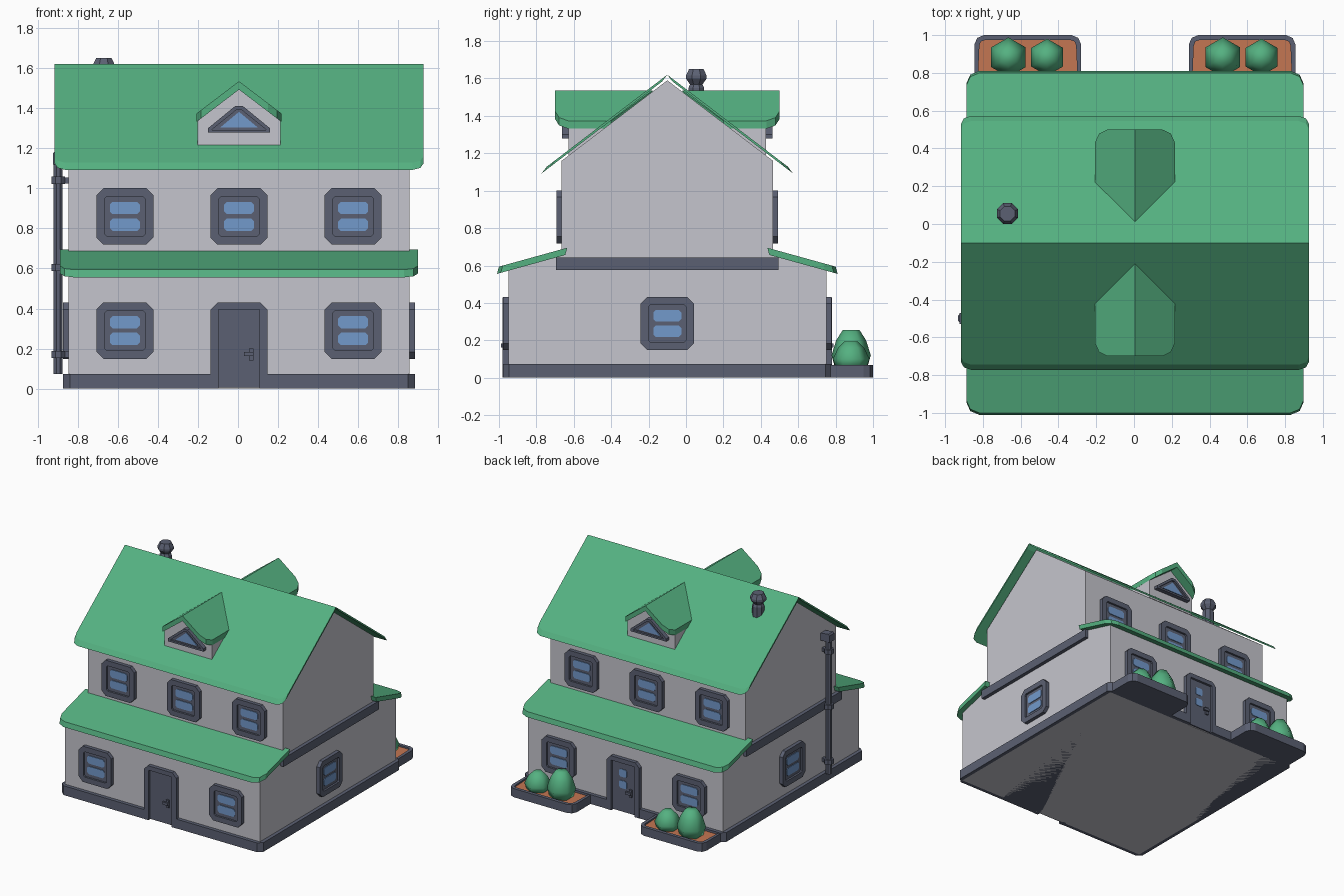
import bpy, bmesh, math
from mathutils import Matrix, Vector

if "Cube" in bpy.data.objects:
    bpy.data.objects.remove(bpy.data.objects["Cube"])


def material(name, rgb):
    m = bpy.data.materials.new(name)
    m.diffuse_color = (*rgb, 1)
    m.use_nodes = True
    m.node_tree.nodes["Principled BSDF"].inputs["Base Color"].default_value = m.diffuse_color
    return m


WALL = material("pale_wall", (0.56, 0.56, 0.61))
SLATE = material("slate_trim", (0.105, 0.118, 0.17))
GREEN = material("roof_green", (0.09, 0.44, 0.22))
GLASS = material("blue_glass", (0.17, 0.32, 0.60))
SOIL = material("terracotta_soil", (0.55, 0.18, 0.085))
CENTRE = Matrix.Translation((0.005, -0.1, 0))  # house centre in the frame


def turn(deg):
    return Matrix.Rotation(math.radians(deg), 4, 'Z')


def finish(name, bm, mats, M=Matrix()):
    bmesh.ops.recalc_face_normals(bm, faces=bm.faces[:])
    bm.transform(CENTRE @ M)
    me = bpy.data.meshes.new(name)
    bm.to_mesh(me)
    bm.free()
    for m in mats:
        me.materials.append(m)
    ob = bpy.data.objects.new(name, me)
    bpy.context.collection.objects.link(ob)
    return ob


def prism(name, pts, vec, mat, M=Matrix(), inset=0, recess=0, inner=None):
    """Extrude a 3D outline along vec; optionally recess its first face."""
    bm = bmesh.new()
    vec = Vector(vec)
    a = [bm.verts.new(p) for p in pts]
    b = [bm.verts.new(Vector(p) + vec) for p in pts]
    front = bm.faces.new(a)
    bm.faces.new(b[::-1])
    n = len(pts)
    for i in range(n):
        bm.faces.new((a[i], b[i], b[(i + 1) % n], a[(i + 1) % n]))
    bmesh.ops.recalc_face_normals(bm, faces=bm.faces[:])
    if inset:
        bmesh.ops.inset_region(bm, faces=[front], thickness=inset)
        step = bmesh.ops.extrude_discrete_faces(bm, faces=[front])['faces']
        bmesh.ops.translate(bm, verts=step[0].verts[:], vec=vec.normalized() * recess)
        step[0].material_index = 1 if inner else 0
    return finish(name, bm, [mat] + ([inner] if inner else []), M)


def box(name, x0, x1, y0, y1, z0, z1, mat, M=Matrix()):
    return prism(name, [(x0, y0, z0), (x1, y0, z0), (x1, y1, z0), (x0, y1, z0)],
                 (0, 0, z1 - z0), mat, M)


def octagon(w, h, c):
    return [(-w + c, -h), (w - c, -h), (w, -h + c), (w, h - c),
            (w - c, h), (-w + c, h), (-w, h - c), (-w, -h + c)]


def lathe(name, x, y, rings, sides, mat, phase=0.0, smooth=False):
    bm = bmesh.new()
    loops = [[bm.verts.new((x + r * math.cos(phase + math.tau * i / sides),
                            y + r * math.sin(phase + math.tau * i / sides), z))
              for i in range(sides)] for z, r in rings]
    for lo, hi in zip(loops, loops[1:]):
        for i in range(sides):
            j = (i + 1) % sides
            bm.faces.new((lo[i], lo[j], hi[j], hi[i]))
    bm.faces.new(loops[0][::-1])
    bm.faces.new(loops[-1])
    for f in bm.faces:
        f.smooth = smooth
    return finish(name, bm, [mat])


def roof_slab(name, w, top, eave, th, c, M):
    """Sloping slab from top to eave (distance out, height), rounded eave corners."""
    run = Vector((eave[0] - top[0], eave[1] - top[1]))
    L = run.length
    run /= L
    plan = [(w, 0), (w, L - c), (w - .3 * c, L - .3 * c), (w - c, L)]
    plan += [(-x, s) for x, s in plan[::-1]]
    pts = [(x, -(top[0] + run.x * s), top[1] + run.y * s) for x, s in plan]
    prism(name, pts, (0, -run.y * -th, -run.x * th), GREEN, M)


def window(name, x, z, d, M):
    prism(name + "_frame", [(x + u, -d - .028, z + v) for u, v in octagon(.142, .141, .035)],
          (0, .04, 0), SLATE, M, .045, .015)
    for i, v in enumerate((-.042, .042)):
        prism(f"{name}_pane_{i}", [(x + p, -d - .018, z + v + q) for p, q in octagon(.075, .031, .014)],
              (0, .006, 0), GLASS, M)


def door(name, M, panes):
    U = [(-.142, 0), (-.142, .395), (-.107, .43), (.107, .43), (.142, .395), (.142, 0),
         (.102, 0), (.102, .395), (-.102, .395), (-.102, 0)]
    prism(name + "_frame", [(x, -.88, z) for x, z in U], (0, .04, 0), SLATE, M)
    box(name + "_panel", -.104, .104, -.862, -.84, .005, .397, SLATE, M)
    box(name + "_handle_plate", .05, .072, -.875, -.86, .14, .2, SLATE, M)
    box(name + "_handle", .025, .072, -.888, -.873, .162, .182, SLATE, M)
    if panes:
        for i, z in enumerate((.22, .31)):
            prism(f"{name}_pane_{i}", [(p - .01, -.866, z + q) for p, q in octagon(.032, .03, .01)],
                  (0, .006, 0), GLASS, M)


# walls
low = [(-.85, 0), (.85, 0), (.85, .585), (.56, .66), (-.56, .66), (-.85, .585)]
prism("ground_floor", [(-.852, y, z) for y, z in low], (1.704, 0, 0), WALL)
gable = [(-.565, .6), (.565, .6), (.565, 1.16), (0, 1.59), (-.565, 1.16)]
prism("upper_floor", [(-.852, y, z) for y, z in gable], (1.704, 0, 0), WALL)

# plinth with door notches, and the ledge between floors
half = [(-.88, .845), (-.845, .878), (-.142, .878), (-.142, .845),
        (.142, .845), (.142, .878), (.845, .878), (.88, .845)]
prism("plinth", [(x, y, 0) for x, y in half] + [(x, -y, 0) for x, y in half[::-1]],
      (0, 0, .073), SLATE)
box("floor_ledge", -.88, .88, -.595, .595, .575, .642, SLATE)

for side, deg in (("front", 0), ("back", 180)):
    M = turn(deg)
    # roofs
    roof_slab(side + "_main_roof", .922, (0, 1.62), (.645, 1.128), .045, .055, M)
    roof_slab(side + "_lower_roof", .893, (.535, .695), (.9, .594), .04, .07, M)
    # windows and door
    for i, x in enumerate((-.57, 0, .57)):
        window(f"{side}_upper_window_{i}", x, .86, .565, M)
        if x:
            window(f"{side}_lower_window_{i}", x, .29, .85, M)
    door(side + "_door", M, side == "back")
    # dormer
    body = [(-.207, 1.19), (.207, 1.19), (.207, 1.355), (0, 1.512), (-.207, 1.355)]
    prism(side + "_dormer_wall", [(x, -.528, z) for x, z in body], (0, .3, 0), WALL, M)
    plan = [(0, -.6), (.145, -.6), (.19, -.578), (.212, -.53), (.212, -.3), (0, -.08)]
    for s in (-1, 1):
        prism(f"{side}_dormer_roof_{'left' if s < 0 else 'right'}",
              [(s * x, y, 1.535 - .76 * x) for x, y in plan], (0, 0, -.042), GREEN, M)
    tri = [(-.155, 1.278), (.155, 1.278), (.155, 1.3), (.018, 1.412), (-.018, 1.412), (-.155, 1.3)]
    prism(side + "_dormer_window_frame", [(x, -.562, z) for x, z in tri],
          (0, .045, 0), SLATE, M, .02, .015)
    prism(side + "_dormer_pane", [(-.095, -.552, 1.303), (.095, -.552, 1.303), (0, -.552, 1.382)],
          (0, .006, 0), GLASS, M)

# side windows
window("right_window", 0, .29, .852, turn(90))
window("left_window", 0, .29, .852, turn(-90))

# planters with bushes behind the house
for side, x0 in (("left", -.85), ("right", .285)):
    x1 = x0 + .565
    outline = [(x0, .85), (x1, .85), (x1, 1.05), (x1 - .015, 1.085), (x1 - .05, 1.1),
               (x0 + .05, 1.1), (x0 + .015, 1.085), (x0, 1.05)]
    prism(side + "_planter", [(x, y, .068) for x, y in outline], (0, 0, -.068), SLATE,
          inset=.027, recess=.012, inner=SOIL)
    lathe(side + "_tall_bush", x0 + .18, .983, [(.05, .085), (.12, .105), (.2, .08), (.255, .045)],
          6, GREEN, math.pi / 6, True)
    lathe(side + "_short_bush", x0 + .385, .983, [(.05, .08), (.1, .098), (.16, .07), (.195, .035)],
          6, GREEN, math.pi / 6, True)

# chimney
lathe("chimney", -.675, .155, [(1.42, .045), (1.55, .045), (1.568, .036), (1.6, .06),
                               (1.615, .06), (1.65, .042)], 8, SLATE, math.pi / 8)

# drainpipe with collars and elbow
lathe("drainpipe", -.903, -.4, [(.073, .024), (1.17, .024)], 8, SLATE, math.pi / 8)
for i, z in enumerate((.17, .605, 1.04)):
    lathe(f"pipe_collar_{i}", -.903, -.4, [(z - .018, .036), (z + .018, .036)], 8, SLATE, math.pi / 8)
    box(f"pipe_bracket_{i}", -.9, -.845, -.412, -.388, z - .015, z + .015, SLATE)
elbow = [(-.93, 1.12), (-.84, 1.12), (-.84, 1.175), (-.92, 1.185), (-.93, 1.175)]
prism("pipe_elbow", [(x, -.43, z) for x, z in elbow], (0, .06, 0), SLATE)
